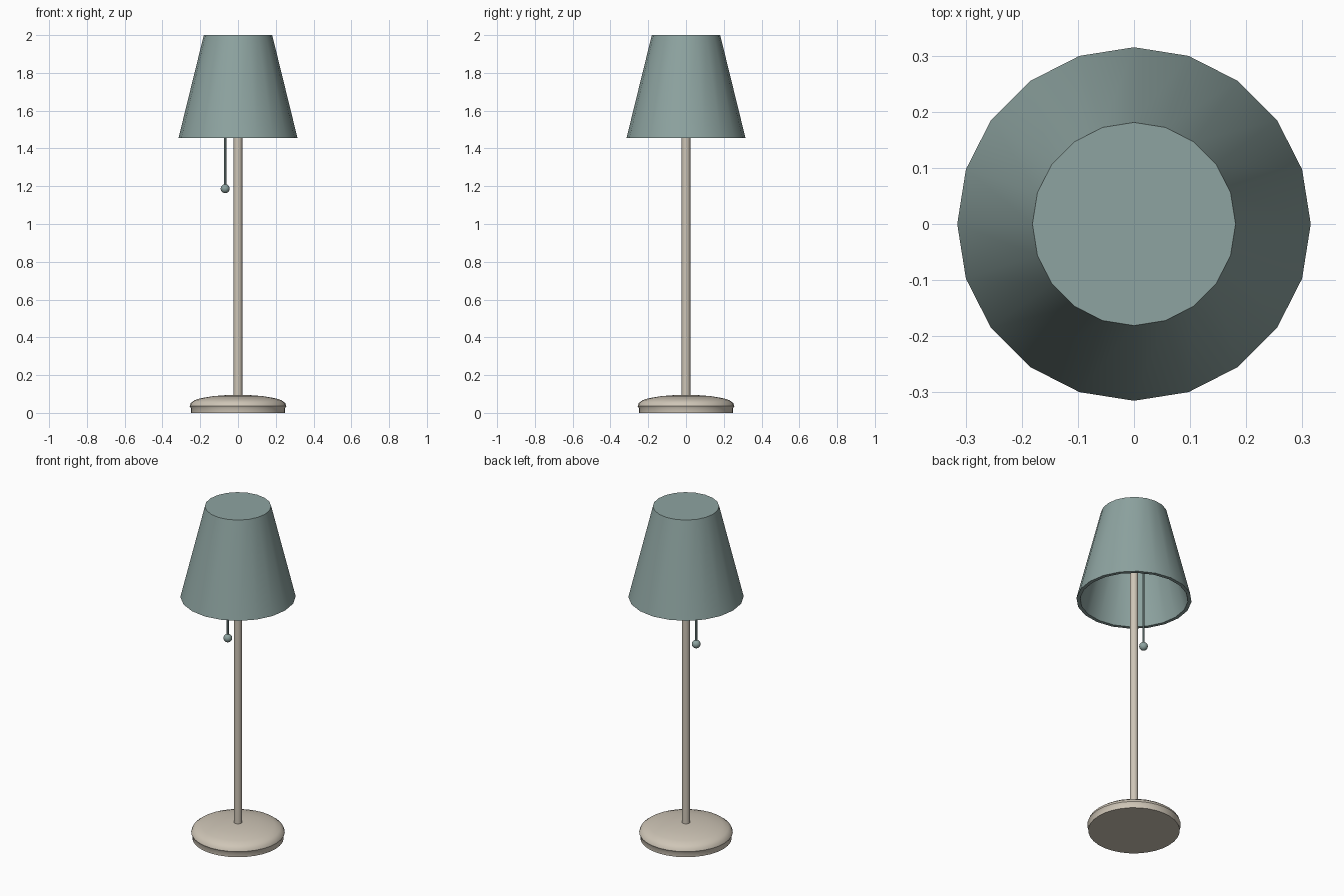
import bpy, bmesh, math
from mathutils import Matrix

if "Cube" in bpy.data.objects:
    bpy.data.objects.remove(bpy.data.objects["Cube"])


def material(name, rgb):
    mat = bpy.data.materials.new(name)
    mat.diffuse_color = (*rgb, 1)
    mat.use_nodes = True
    mat.node_tree.nodes["Principled BSDF"].inputs["Base Color"].default_value = mat.diffuse_color
    return mat


TEAL = material("teal", (0.27, 0.37, 0.355))
CREAM = material("cream", (0.62, 0.56, 0.47))


def finish(name, bm, mat):
    """Turn a bmesh into a smooth-shaded object with sharp edges kept."""
    bmesh.ops.recalc_face_normals(bm, faces=bm.faces)
    mesh = bpy.data.meshes.new(name)
    bm.to_mesh(mesh)
    bm.free()
    mesh.materials.append(mat)
    obj = bpy.data.objects.new(name, mesh)
    bpy.context.collection.objects.link(obj)
    bpy.ops.object.select_all(action='DESELECT')
    obj.select_set(True)
    bpy.context.view_layer.objects.active = obj
    bpy.ops.object.shade_smooth_by_angle(angle=math.radians(35))
    return obj


def lathe(name, profile, sides, mat, x=0.0):
    """Spin an (r, z) profile round a vertical axis; the profile's ends are capped."""
    bm = bmesh.new()
    rings = []
    for r, z in profile:
        rings.append([bm.verts.new((x + r * math.cos(2 * math.pi * i / sides),
                                    r * math.sin(2 * math.pi * i / sides), z))
                      for i in range(sides)])
    for a, b in zip(rings, rings[1:]):
        for i in range(sides):
            j = (i + 1) % sides
            bm.faces.new((a[i], a[j], b[j], b[i]))
    bm.faces.new(rings[0])
    bm.faces.new(rings[-1])
    return finish(name, bm, mat)


# Low domed base
lathe("base", [(0.25, 0), (0.25, 0.025), (0.256, 0.036), (0.25, 0.052),
               (0.232, 0.066), (0.2, 0.077), (0.13, 0.089), (0.05, 0.095)], 32, CREAM)

# Pole, running up to the closed top of the shade
lathe("pole", [(0.023, 0.08), (0.023, 1.985)], 16, CREAM)

# Lamp socket hidden inside the shade
lathe("socket", [(0.05, 1.65), (0.05, 1.77)], 16, CREAM)

# Hollow shade, closed on top: inner ceiling, inner wall, rim, outer wall, top
lathe("shade", [(0.165, 1.98), (0.295, 1.455), (0.315, 1.455), (0.181, 2.0)], 20, TEAL)

# Pull cord hanging from a short arm on the socket
CORD_X = -0.068
lathe("pull_cord", [(0.006, 1.19), (0.006, 1.71)], 8, TEAL, CORD_X)

bm = bmesh.new()
bmesh.ops.create_cone(bm, cap_ends=True, segments=8, radius1=0.008, radius2=0.008, depth=0.04,
                      matrix=Matrix.Translation((-0.056, 0, 1.705)) @ Matrix.Rotation(math.pi / 2, 4, 'Y'))
finish("cord_arm", bm, CREAM)

bm = bmesh.new()
bmesh.ops.create_uvsphere(bm, u_segments=16, v_segments=10, radius=0.024,
                          matrix=Matrix.Translation((CORD_X, 0, 1.187)))
finish("pull_bead", bm, TEAL)
